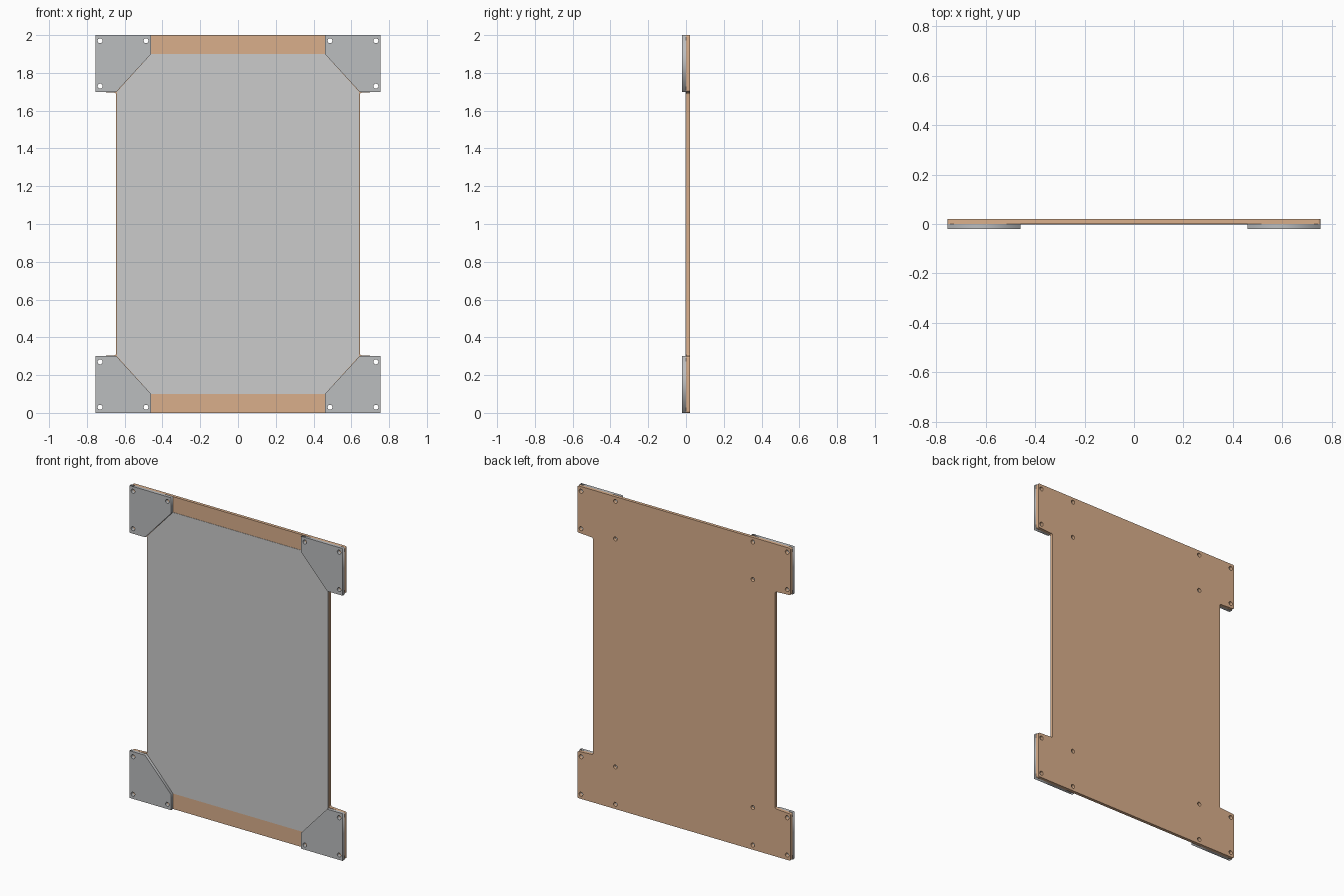
import bpy
from math import sin, cos, pi

if "Cube" in bpy.data.objects:
    bpy.data.objects.remove(bpy.data.objects["Cube"])

W, NX = 0.755, 0.645      # half width of board, half width at the notches
PX = 0.46                 # inner edge of corner plates
HX = (0.73, 0.487)        # hole columns
HZ = 0.03                 # hole inset from the ends
R = 0.013


def material(name, colour):
    m = bpy.data.materials.new(name)
    m.diffuse_color = colour
    m.use_nodes = True
    m.node_tree.nodes["Principled BSDF"].inputs["Base Color"].default_value = m.diffuse_color
    return m


def circle(x, z, r=R, n=24):
    return [(x + r * cos(2 * pi * i / n), z + r * sin(2 * pi * i / n)) for i in range(n)]


def arc(cx, cz, r, a0, a1, n=5):
    return [(cx + r * cos(a0 + (a1 - a0) * i / n), cz + r * sin(a0 + (a1 - a0) * i / n))
            for i in range(n + 1)]


def slab(name, outline, holes, y0, y1, mat=None):
    """Filled profile in the xz plane, extruded from y0 to y1."""
    cu = bpy.data.curves.new(name, 'CURVE')
    cu.dimensions = '2D'
    cu.fill_mode = 'BOTH'
    cu.extrude = (y1 - y0) / 2
    for loop in [outline] + holes:
        s = cu.splines.new('POLY')
        s.points.add(len(loop) - 1)
        for p, (x, z) in zip(s.points, loop):
            p.co = (x, z, 0, 1)
        s.use_cyclic_u = True
    ob = bpy.data.objects.new(name, cu)
    bpy.context.collection.objects.link(ob)
    ob.rotation_euler.x = pi / 2
    ob.location.y = (y0 + y1) / 2
    bpy.ops.object.select_all(action='DESELECT')
    ob.select_set(True)
    bpy.context.view_layer.objects.active = ob
    bpy.ops.object.convert(target='MESH')
    ob = bpy.context.object
    ob.name = name
    if mat:
        ob.data.materials.append(mat)
    return ob


def corner(points, sx, top):
    """Move a bottom right shape to any of the four corners."""
    return [(sx * x, 2 - z if top else z) for x, z in points]


CORNERS = [(sx, top) for sx in (-1, 1) for top in (False, True)]
copper = material("copper_board", (0.70, 0.43, 0.26, 1))
steel = material("steel", (0.50, 0.51, 0.52, 1))
pale = material("pale_sheet", (0.70, 0.70, 0.70, 1))

# Back board with side notches and four bolt holes per corner
q = (arc(W - 0.01, 0.01, 0.01, -pi / 2, 0) + arc(W - 0.01, 0.29, 0.01, 0, pi / 2)
     + arc(NX + 0.01, 0.315, 0.01, -pi / 2, -pi))
outline = (q + corner(q, 1, True)[::-1] + corner(q, -1, True) + corner(q, -1, False)[::-1])
holes = [corner(circle(x, z), sx, top) for sx, top in CORNERS for x in HX for z in (HZ, 0.27)]
slab("back_board", outline, holes, 0, 0.02, copper)

# Thin front sheet, clipped at the corners to meet the plates
e = [(PX, 0.1), (0.64, 0.3)]
sheet = e + corner(e, 1, True)[::-1] + corner(e, -1, True) + corner(e, -1, False)[::-1]
slab("front_sheet", sheet, [], -0.002, 0, pale)

# Corner plates with three bolt holes each
plate = [(W, 0), (W, 0.302), (NX, 0.302), (PX, 0.1), (PX, 0)]
bolts = [circle(HX[0], HZ), circle(HX[1], HZ), circle(HX[0], 0.27)]
for sx, top in CORNERS:
    name = f"corner_plate_{'top' if top else 'bottom'}_{'right' if sx > 0 else 'left'}"
    slab(name, corner(plate, sx, top), [corner(b, sx, top) for b in bolts], -0.02, 0, steel)
